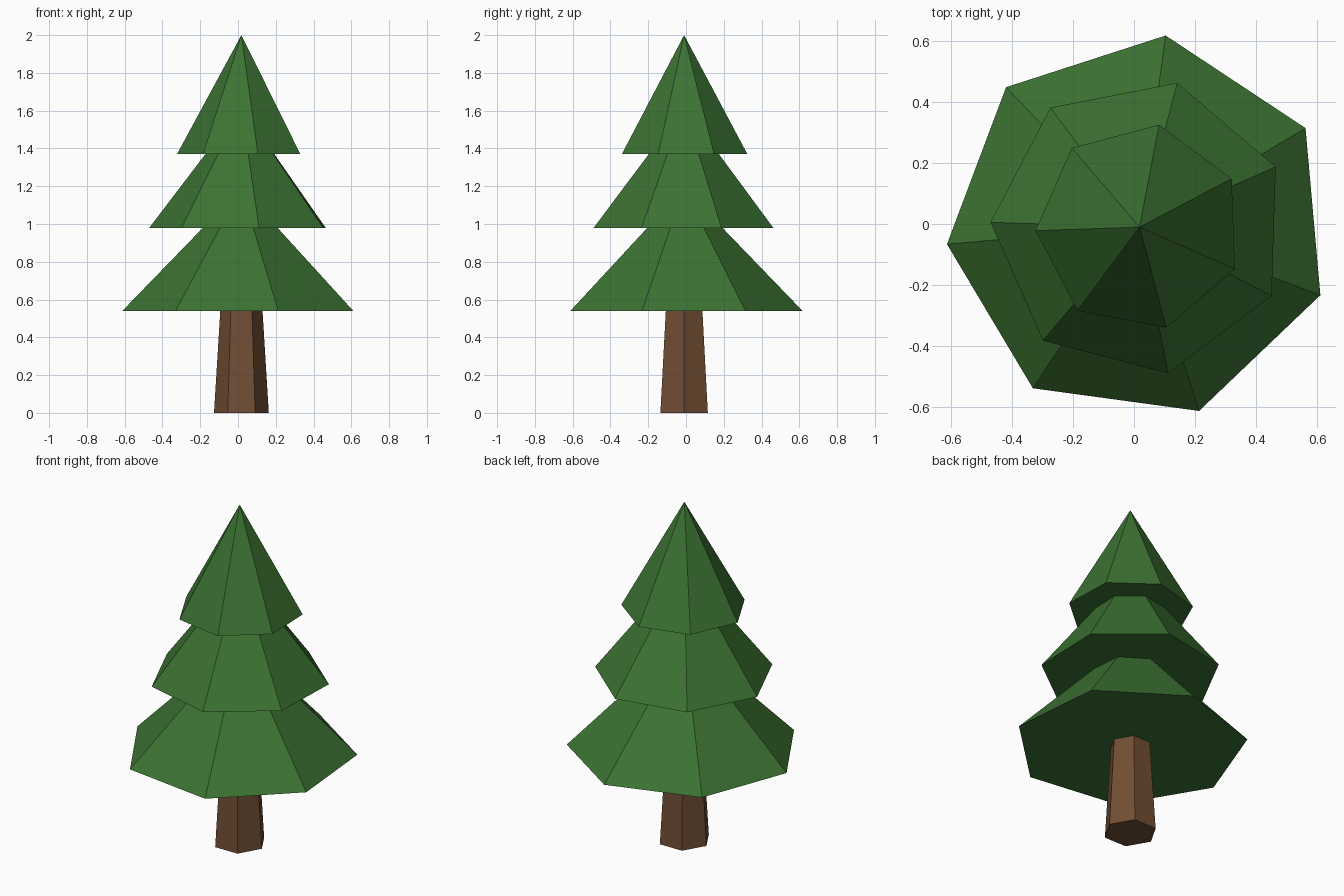
import bpy, bmesh
from math import cos, sin, radians, tau

cube = bpy.data.objects.get("Cube")
if cube:
    bpy.data.objects.remove(cube, do_unlink=True)

CENTRE = (0.018, -0.01)


def make_material(name, colour):
    mat = bpy.data.materials.new(name)
    mat.use_nodes = True
    mat.diffuse_color = colour
    mat.node_tree.nodes["Principled BSDF"].inputs["Base Color"].default_value = colour
    return mat


def add_ring(bm, sides, radius, z, turn):
    """Regular polygon of vertices around the tree axis."""
    return [bm.verts.new((CENTRE[0] + radius * cos(turn + tau * i / sides),
                          CENTRE[1] + radius * sin(turn + tau * i / sides), z))
            for i in range(sides)]


def make_cone(name, mat, sides, radius, top_radius, z_low, z_high, turn):
    """Closed flat-faced cone; a zero top radius gives a point."""
    bm = bmesh.new()
    turn = radians(turn)
    base = add_ring(bm, sides, radius, z_low, turn)
    bm.faces.new(base[::-1])
    if top_radius:
        top = add_ring(bm, sides, top_radius, z_high, turn)
        bm.faces.new(top)
    else:
        apex = bm.verts.new((*CENTRE, z_high))
    for i in range(sides):
        j = (i + 1) % sides
        if top_radius:
            bm.faces.new((base[i], base[j], top[j], top[i]))
        else:
            bm.faces.new((base[i], base[j], apex))
    mesh = bpy.data.meshes.new(name)
    bm.to_mesh(mesh)
    bm.free()
    mesh.materials.append(mat)
    obj = bpy.data.objects.new(name, mesh)
    bpy.context.collection.objects.link(obj)
    return obj


leaf_green = make_material("leaf_green", (0.045, 0.17, 0.032, 1))
bark_brown = make_material("bark_brown", (0.165, 0.077, 0.035, 1))

# Tapered six-sided trunk, its top hidden in the lowest tier
make_cone("trunk", bark_brown, 6, 0.145, 0.107, 0, 0.62, 0)

# Three seven-sided foliage tiers, each turned a little differently
make_cone("lower_foliage", leaf_green, 7, 0.633, 0, 0.54, 1.19, 30.8)
make_cone("middle_foliage", leaf_green, 7, 0.488, 0, 0.98, 1.62, 23.9)
make_cone("upper_foliage", leaf_green, 7, 0.341, 0, 1.37, 2.0, 27.7)
